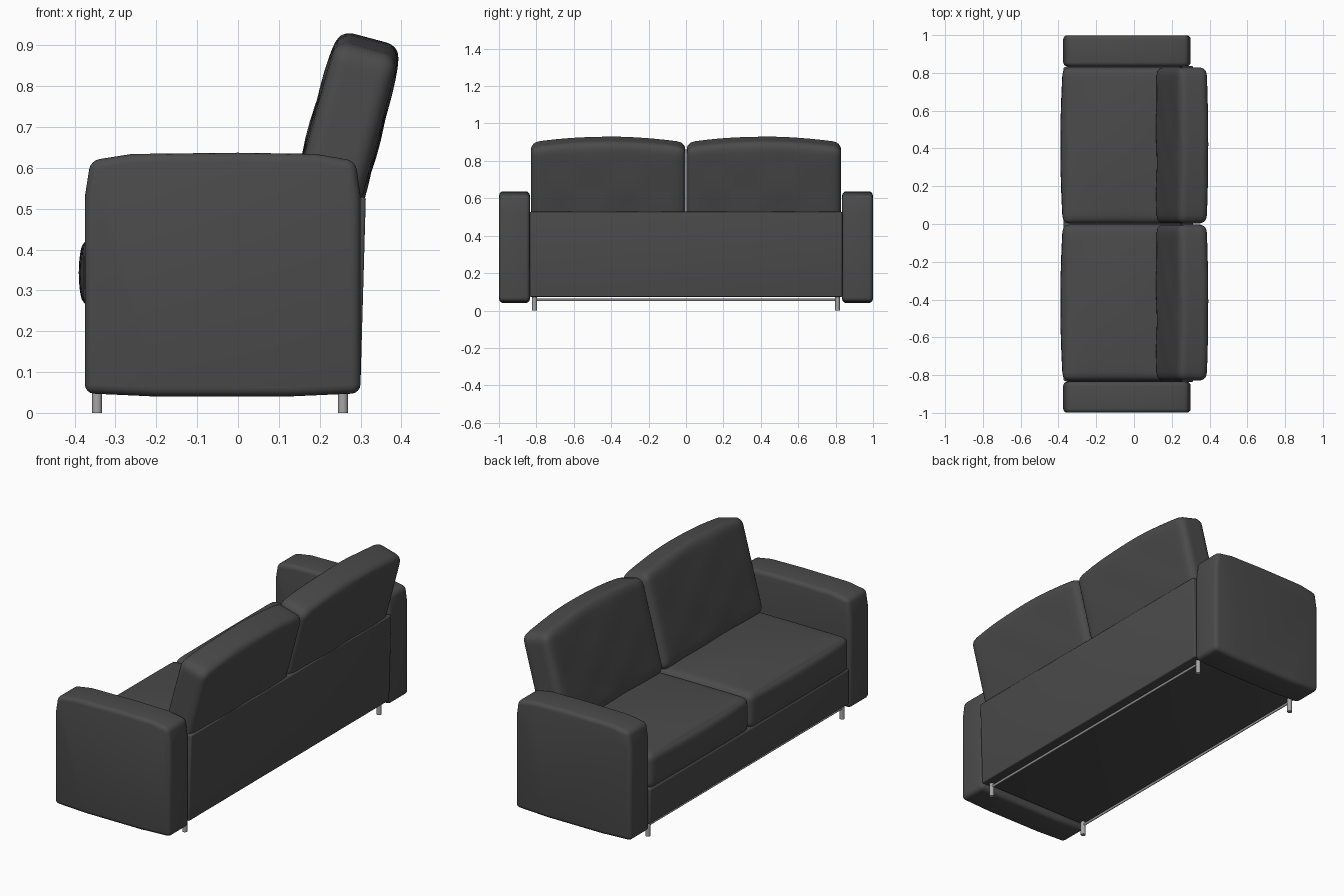
import bpy, bmesh, math
from mathutils import Vector, Matrix

if "Cube" in bpy.data.objects:
    bpy.data.objects.remove(bpy.data.objects["Cube"])


def material(name, c):
    m = bpy.data.materials.new(name)
    m.diffuse_color = (c, c, c, 1)
    m.use_nodes = True
    m.node_tree.nodes["Principled BSDF"].inputs["Base Color"].default_value = m.diffuse_color
    return m


FABRIC = material("charcoal fabric", 0.07)
METAL = material("grey metal", 0.38)


def finish(name, bm, mat, angle=35):
    bmesh.ops.recalc_face_normals(bm, faces=bm.faces)
    me = bpy.data.meshes.new(name)
    bm.to_mesh(me)
    bm.free()
    me.materials.append(mat)
    ob = bpy.data.objects.new(name, me)
    bpy.context.collection.objects.link(ob)
    bpy.ops.object.select_all(action='DESELECT')
    ob.select_set(True)
    bpy.context.view_layer.objects.active = ob
    bpy.ops.object.shade_smooth_by_angle(angle=math.radians(angle))
    return ob


def prism(name, profile, y0, y1, bevel):
    """Extrude an x-z profile along y and soften the sharp edges."""
    bm = bmesh.new()
    f = bm.faces.new([bm.verts.new((x, y0, z)) for x, z in profile])
    ext = bmesh.ops.extrude_face_region(bm, geom=[f])
    moved = [v for v in ext["geom"] if isinstance(v, bmesh.types.BMVert)]
    bmesh.ops.translate(bm, verts=moved, vec=(0, y1 - y0, 0))
    bmesh.ops.recalc_face_normals(bm, faces=bm.faces)
    sharp = [e for e in bm.edges if e.calc_face_angle() > math.radians(40)]
    bmesh.ops.bevel(bm, geom=sharp, offset=bevel, segments=4, profile=0.5,
                    affect='EDGES', clamp_overlap=True)
    return finish(name, bm, FABRIC)


def cushion(name, centre, half, r, shape, tilt=0):
    """Rounded box with a dense grid, puffed up by a shape function."""
    bm = bmesh.new()
    bmesh.ops.create_cube(bm, size=2)
    bmesh.ops.subdivide_edges(bm, edges=bm.edges[:], cuts=19, use_grid_fill=True)
    for v in bm.verts:
        u = Vector([math.sin(c * math.pi / 2) for c in v.co])
        p = Vector([a * h for a, h in zip(u, half)])
        q = Vector([max(-h + r, min(h - r, a)) for a, h in zip(p, half)])
        d = p - q
        if d.length > 1e-6:
            p = q + d.normalized() * r
        v.co = p + Vector(shape(u))
    bm.transform(Matrix.Translation(centre) @ Matrix.Rotation(tilt, 4, 'Y'))
    return finish(name, bm, FABRIC, 60)


def seat_shape(u):
    fall = (1 - u.y ** 2)
    top = 0.022 * fall * (1 - u.x ** 2) * max(u.z, 0)
    front = -0.013 * fall * (1 - u.z ** 2) * max(-u.x, 0)
    return front, 0, top


def back_shape(u):
    fall = (1 - u.y ** 2)
    arch = 0.032 * fall * max(u.z, 0)
    ripple = 0.003 * math.sin(7 * u.y) * math.sin(6 * u.z + 1) * fall
    puff = 0.008 * u.x * fall * (1 - u.z ** 2)
    return puff + ripple * u.x, 0, arch


def rod(name, a, b, radius):
    a, b = Vector(a), Vector(b)
    bm = bmesh.new()
    bmesh.ops.create_cone(bm, cap_ends=True, segments=16, radius1=radius,
                          radius2=radius, depth=(b - a).length)
    rot = (b - a).to_track_quat('Z', 'Y').to_matrix().to_4x4()
    bm.transform(Matrix.Translation((a + b) / 2) @ rot)
    return finish(name, bm, METAL)


arm = [(-0.375, 0.048), (-0.2, 0.04), (0.12, 0.04), (0.30, 0.048), (0.30, 0.53),
       (0.288, 0.617), (0.19, 0.634), (0, 0.637), (-0.26, 0.634),
       (-0.361, 0.618), (-0.375, 0.53)]

for s, side in ((-1, "right"), (1, "left")):
    # armrest
    prism(side + "_armrest", arm, s * 0.835, s * 0.999, 0.022)
    # cushions
    cushion(side + "_seat_cushion", (-0.085, s * 0.416, 0.343),
            (0.292, 0.413, 0.092), 0.035, seat_shape)
    cushion(side + "_back_cushion", (0.252, s * 0.416, 0.65),
            (0.08, 0.413, 0.245), 0.038, back_shape, math.radians(15))
    # legs
    for x, end in ((-0.345, "front"), (0.257, "back")):
        rod(f"{side}_{end}_leg", (x, s * 0.81, 0), (x, s * 0.81, 0.08), 0.0125)

# base and back panel
prism("base", [(-0.373, 0.073), (0.27, 0.073), (0.27, 0.262), (-0.373, 0.262)],
      -0.833, 0.833, 0.012)
prism("back_panel", [(0.24, 0.073), (0.30, 0.073), (0.313, 0.528), (0.25, 0.528)],
      -0.836, 0.836, 0.006)

# rails between the legs
for x, end in ((-0.345, "front"), (0.257, "back")):
    rod(end + "_rail", (x, -0.81, 0.057), (x, 0.81, 0.057), 0.0065)
